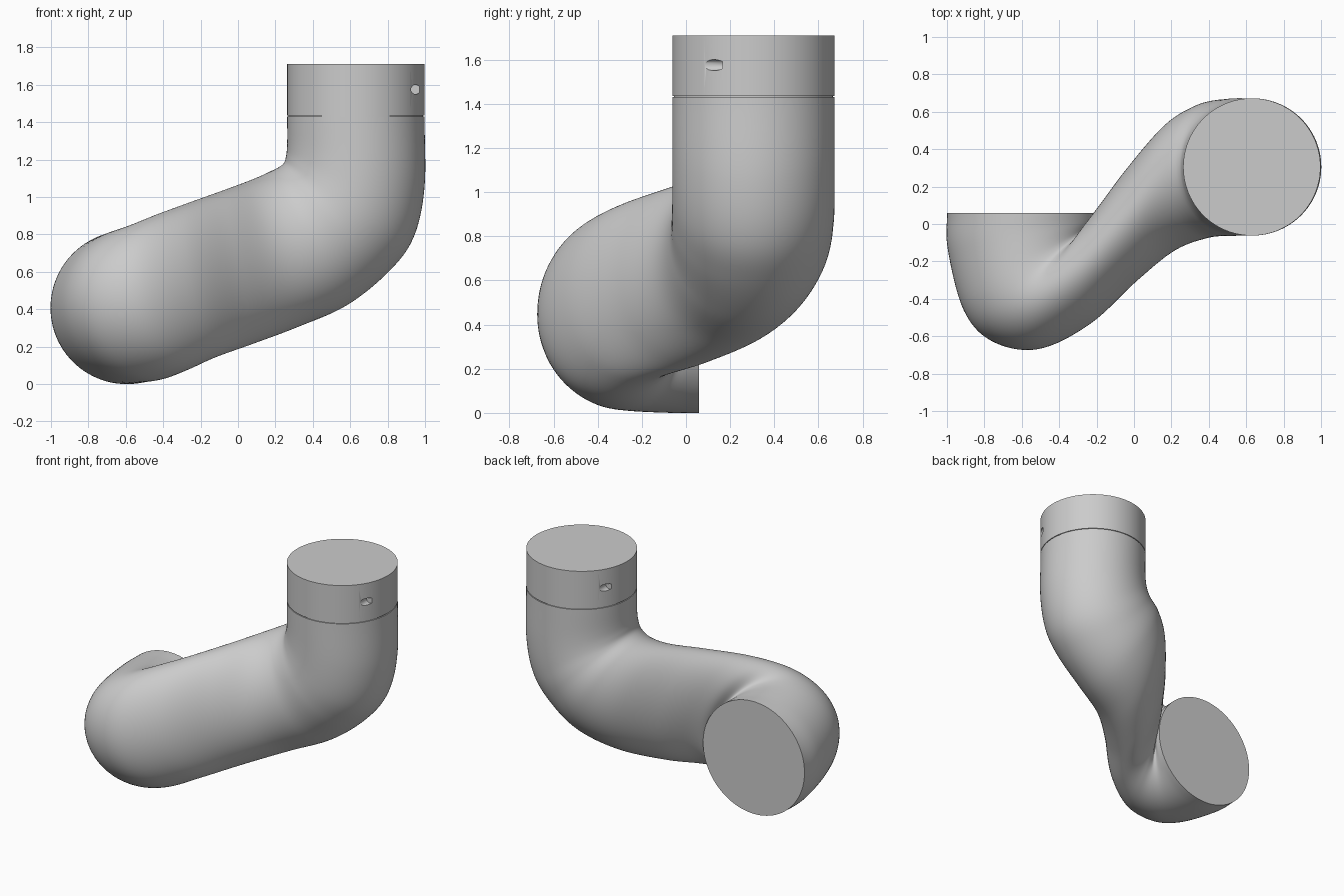
import bpy, math
from mathutils import Vector

if "Cube" in bpy.data.objects:
    bpy.data.objects.remove(bpy.data.objects["Cube"])

N = 96      # points around the tube
STEPS = 8   # smooth steps between sections


def make_object(name, verts, faces):
    me = bpy.data.meshes.new(name)
    me.from_pydata(verts, [], faces)
    ob = bpy.data.objects.new(name, me)
    bpy.context.collection.objects.link(ob)
    return ob


def skin(name, rings):
    """Join equal rings of points into a capped solid."""
    verts = [p for r in rings for p in r]
    n, m = len(rings[0]), len(rings)
    faces = [(k * n + i, k * n + (i + 1) % n, (k + 1) * n + (i + 1) % n, (k + 1) * n + i)
             for k in range(m - 1) for i in range(n)]
    faces.append(tuple(reversed(range(n))))
    faces.append(tuple(range((m - 1) * n, m * n)))
    ob = make_object(name, verts, faces)
    activate(ob)
    bpy.ops.object.mode_set(mode='EDIT')
    bpy.ops.mesh.select_all(action='SELECT')
    bpy.ops.mesh.normals_make_consistent(inside=False)
    bpy.ops.object.mode_set(mode='OBJECT')
    return ob


def activate(ob):
    bpy.ops.object.select_all(action='DESELECT')
    ob.select_set(True)
    bpy.context.view_layer.objects.active = ob


def spline(a, b, c, d, t):
    return 0.5 * (2 * b + (c - a) * t + (2 * a - 5 * b + 4 * c - d) * t * t
                  + (3 * b - a - 3 * c + d) * t ** 3)


# Bent pipe: sections as centre, sideways half-axis, upward half-axis
sections = [
    ((-.59, .06, .41), (.41, 0, 0), (0, 0, .41)),
    ((-.59, -.06, .41), (.405, .08, 0), (0, 0, .41)),
    ((-.555, -.23, .42), (.355, .23, .01), (-.03, 0, .412)),
    ((-.48, -.31, .44), (.28, .315, .02), (-.06, 0, .415)),
    ((-.355, -.305, .49), (.165, .365, .03), (-.08, 0, .415)),
    ((-.195, -.20, .555), (.055, .34, .02), (-.08, 0, .41)),
    ((0, .01, .625), (0, .32, 0), (-.08, 0, .41)),
    ((.20, .20, .70), (0, .345, 0), (-.12, 0, .395)),
    ((.38, .285, .78), (0, .36, 0), (-.20, 0, .36)),
    ((.52, .303, .885), (0, .367, 0), (-.28, 0, .29)),
    ((.597, .305, 1.0), (0, .367, 0), (-.34, 0, .22)),
    ((.63, .305, 1.17), (0, .367, 0), (-.367, 0, .12)),
    ((.63, .305, 1.43), (0, .367, 0), (-.367, 0, 0)),
]
keys = []
for c, h, v in sections:
    c, h, v = Vector(c), Vector(h), Vector(v)
    keys.append([c + h * math.cos(2 * math.pi * i / N) + v * math.sin(2 * math.pi * i / N)
                 for i in range(N)])
first = [2 * p - q for p, q in zip(keys[0], keys[1])]
last = [2 * p - q for p, q in zip(keys[-1], keys[-2])]
ext = [first] + keys + [last]
rings = []
for k in range(1, len(ext) - 2):
    for s in range(STEPS):
        rings.append([spline(*pts, s / STEPS) for pts in zip(*ext[k - 1:k + 3])])
rings.append(keys[-1])
pipe = skin("bent_pipe", rings)

# Collar with a thin recessed seam below it
cx, cy, R = .63, .305, .367
profile = [(.36, 1.42), (.36, 1.436), (R, 1.436), (R, 1.71)]
collar = skin("collar", [[(cx + r * math.cos(2 * math.pi * i / N),
                           cy + r * math.sin(2 * math.pi * i / N), z) for i in range(N)]
                         for r, z in profile])

# Two blind screw holes on opposite sides of the collar
for s in (1, -1):
    bpy.ops.mesh.primitive_cylinder_add(vertices=32, radius=.025, depth=.24,
                                        location=(cx + s * .32, cy - s * .26, 1.575),
                                        rotation=(math.pi / 2, 0, 0))
    cutter = bpy.context.object
    cutter.name = "hole_cutter"
    cutter.hide_render = True
    activate(collar)
    mod = collar.modifiers.new("hole", 'BOOLEAN')
    mod.operation = 'DIFFERENCE'
    mod.solver = 'EXACT'
    mod.object = cutter
    bpy.ops.object.modifier_apply(modifier=mod.name)
    bpy.data.objects.remove(cutter)

for ob in (pipe, collar):
    activate(ob)
    bpy.ops.object.shade_smooth_by_angle(angle=math.radians(40))
